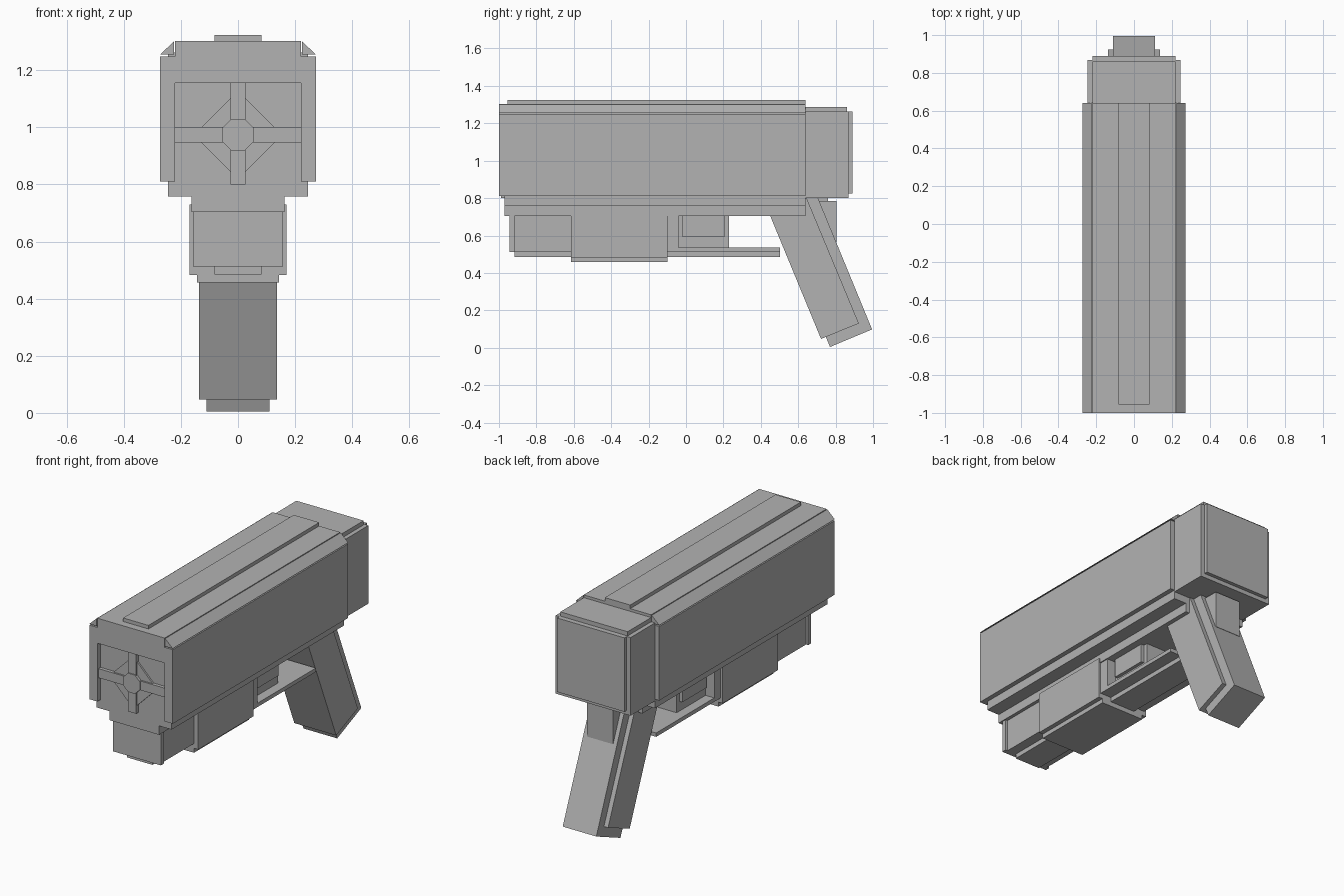
import bpy, bmesh, math

cube = bpy.data.objects.get("Cube")
if cube:
    bpy.data.objects.remove(cube, do_unlink=True)

grey = bpy.data.materials.new("plain grey")
grey.use_nodes = True
COLOUR = (0.45, 0.45, 0.45, 1)
grey.diffuse_color = COLOUR
grey.node_tree.nodes["Principled BSDF"].inputs["Base Color"].default_value = COLOUR


def prism(name, points, lo, hi, axis):
    """Extrude a flat outline: (y, z) along x, or (x, z) along y."""
    bm = bmesh.new()
    place = (lambda p, d: (d, p[0], p[1])) if axis == "x" else (lambda p, d: (p[0], d, p[1]))
    a = [bm.verts.new(place(p, lo)) for p in points]
    b = [bm.verts.new(place(p, hi)) for p in points]
    bm.faces.new(a)
    bm.faces.new(b[::-1])
    for i in range(len(a)):
        j = (i + 1) % len(a)
        bm.faces.new((a[i], b[i], b[j], a[j]))
    bmesh.ops.recalc_face_normals(bm, faces=bm.faces)
    mesh = bpy.data.meshes.new(name)
    bm.to_mesh(mesh)
    bm.free()
    mesh.materials.append(grey)
    obj = bpy.data.objects.new(name, mesh)
    bpy.context.collection.objects.link(obj)
    return obj


def block(name, half_x, y0, y1, z0, z1):
    """Box centred on x = 0."""
    return prism(name, [(y0, z0), (y1, z0), (y1, z1), (y0, z1)], -half_x, half_x, "x")


# Main body and its outer shell
block("body_core", 0.245, -0.97, 0.64, 0.757, 1.24)
block("top_cover", 0.22, -1.0, 0.64, 1.155, 1.303)
block("top_strip", 0.083, -0.955, 0.64, 1.30, 1.324)
for side, s in (("left", 1), ("right", -1)):
    prism(side + "_side_plate", [(s * 0.22, 0.81), (s * 0.273, 0.81),
          (s * 0.273, 1.248), (s * 0.22, 1.248)], -1.0, 0.64, "y")
    prism(side + "_chamfer_strip", [(s * 0.224, 1.255), (s * 0.273, 1.255),
          (s * 0.224, 1.301)], -1.0, 0.64, "y")

# Front emblem-free cross brace in the recessed muzzle face
CZ = 0.974
diamond = [(0.155, CZ), (0, CZ + 0.155), (-0.155, CZ), (0, CZ - 0.155)]
prism("muzzle_diamond", diamond, -0.98, -0.965, "y")
prism("muzzle_crossbar", [(-0.22, CZ - 0.027), (0.22, CZ - 0.027),
      (0.22, CZ + 0.027), (-0.22, CZ + 0.027)], -0.99, -0.965, "y")
prism("muzzle_upright", [(-0.027, 0.80), (0.027, 0.80), (0.027, 1.155), (-0.027, 1.155)],
      -0.99, -0.965, "y")
octagon = [(0.06 * math.cos(math.radians(22.5 + 45 * i)),
            CZ + 0.06 * math.sin(math.radians(22.5 + 45 * i))) for i in range(8)]
prism("muzzle_hub", octagon, -0.996, -0.965, "y")

# Rear housing
block("rear_housing", 0.245, 0.64, 0.868, 0.80, 1.262)
block("rear_top", 0.22, 0.64, 0.86, 1.25, 1.287)
block("rear_plate", 0.22, 0.86, 0.89, 0.825, 1.262)

# Underside rail and fore block
block("under_rail", 0.163, -0.97, 0.64, 0.704, 0.76)
block("fore_flange", 0.157, -0.945, -0.918, 0.512, 0.71)
block("fore_block", 0.143, -0.92, -0.61, 0.512, 0.71)
block("fore_strip", 0.083, -0.918, -0.61, 0.485, 0.515)
block("middle_block", 0.17, -0.615, -0.10, 0.483, 0.73)
block("middle_base", 0.143, -0.615, -0.10, 0.457, 0.49)

# Trigger area and guard
block("trigger_front_post", 0.157, -0.10, -0.04, 0.512, 0.71)
block("trigger_block", 0.10, -0.04, 0.23, 0.53, 0.71)
block("trigger_panel", 0.12, -0.02, 0.205, 0.593, 0.71)
block("guard_plate", 0.157, -0.10, 0.503, 0.512, 0.535)
block("guard_strip", 0.083, -0.10, 0.503, 0.485, 0.515)

# Slanted grip with narrower back spine
prism("grip", [(0.448, 0.71), (0.722, 0.047), (0.924, 0.13), (0.645, 0.80), (0.448, 0.75)],
      -0.137, 0.137, "x")
prism("grip_spine", [(0.56, 0.51), (0.77, 0.004), (0.995, 0.098), (0.705, 0.802), (0.50, 0.802)],
      -0.11, 0.11, "x")
block("grip_tab", 0.085, 0.66, 0.805, 0.565, 0.785)
block("grip_tab_neck", 0.07, 0.64, 0.76, 0.74, 0.81)
